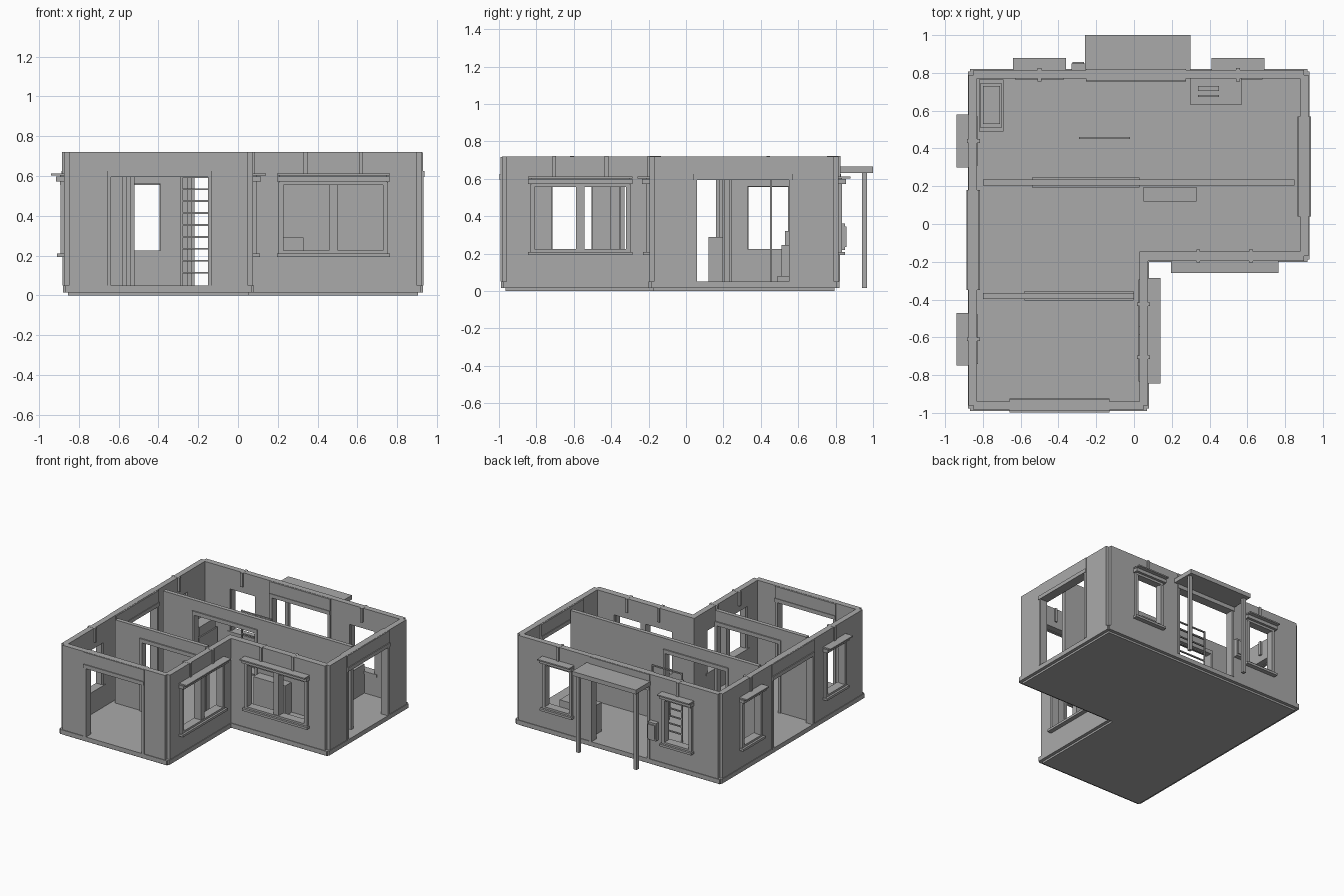
import bpy, bmesh
from mathutils import Vector

if "Cube" in bpy.data.objects:
    bpy.data.objects.remove(bpy.data.objects["Cube"])

grey = bpy.data.materials.new("plain_grey")
grey.diffuse_color = (0.4, 0.4, 0.4, 1)
grey.use_nodes = True
grey.node_tree.nodes["Principled BSDF"].inputs["Base Color"].default_value = grey.diffuse_color


def finish(name, bm):
    bmesh.ops.recalc_face_normals(bm, faces=bm.faces)
    me = bpy.data.meshes.new(name)
    bm.to_mesh(me)
    bm.free()
    me.materials.append(grey)
    ob = bpy.data.objects.new(name, me)
    bpy.context.collection.objects.link(ob)
    return ob


def add_box(bm, x0, x1, y0, y1, z0, z1):
    vs = bmesh.ops.create_cube(bm, size=1)["verts"]
    for v in vs:
        v.co = ((x0 + x1) / 2 + v.co.x * (x1 - x0),
                (y0 + y1) / 2 + v.co.y * (y1 - y0),
                (z0 + z1) / 2 + v.co.z * (z1 - z0))


def boxes(name, *dims):
    bm = bmesh.new()
    for d in dims:
        add_box(bm, *d)
    return finish(name, bm)


def prism(name, pts, z0, z1):
    bm = bmesh.new()
    f = bm.faces.new([bm.verts.new((x, y, z0)) for x, y in pts])
    r = bmesh.ops.extrude_face_region(bm, geom=[f])
    up = [e for e in r["geom"] if isinstance(e, bmesh.types.BMVert)]
    bmesh.ops.translate(bm, vec=(0, 0, z1 - z0), verts=up)
    return finish(name, bm)


def notched(pts, n):
    # step in every convex corner by n
    out = []
    for i, p in enumerate(pts):
        c = Vector(p)
        a = (c - Vector(pts[i - 1])).normalized()
        b = (Vector(pts[(i + 1) % len(pts)]) - c).normalized()
        if a.x * b.y - a.y * b.x > 0:
            out += [c - a * n, c - a * n + b * n, c + b * n]
        else:
            out.append(c)
    return [tuple(v) for v in out]


def cut(ob, cutter):
    m = ob.modifiers.new("cut", "BOOLEAN")
    m.operation, m.solver, m.object = "DIFFERENCE", "EXACT", cutter
    bpy.context.view_layer.objects.active = ob
    bpy.ops.object.modifier_apply(modifier=m.name)
    bpy.data.objects.remove(cutter)


# each wall: axis it faces, direction, outer face position
WALLS = {"front": ("y", -1, -0.985), "inner_front": ("y", -1, -0.195),
         "back": ("y", 1, 0.815), "left": ("x", -1, -0.875),
         "right": ("x", 1, 0.925), "inner_side": ("x", 1, 0.075)}


def on_wall(wall, a0, a1, d0, d1, z0, z1):
    # box along a wall: a = position along it, d = distance outward
    axis, s, p = WALLS[wall]
    lo, hi = sorted((p + s * d0, p + s * d1))
    return (a0, a1, lo, hi, z0, z1) if axis == "y" else (lo, hi, a0, a1, z0, z1)


doors = [("front", -0.395), ("right", 0.305), ("left", -0.085), ("back", 0.01)]
windows = [("back", -0.5, 0.14, 1), ("back", 0.55, 0.14, 1), ("left", 0.44, 0.14, 1),
           ("left", -0.61, 0.14, 1), ("inner_front", 0.48, 0.285, 2),
           ("inner_side", -0.565, 0.28, 2)]
DW = 0.255

# floor slab and base
outer = [(-.88, -.99), (.08, -.99), (.08, -.2), (.93, -.2), (.93, .82), (-.88, .82)]
inner = [(-.83, -.94), (.03, -.94), (.03, -.145), (.88, -.145), (.88, .77), (-.83, .77)]
base = [(-.855, -.965), (.055, -.965), (.055, -.175), (.905, -.175), (.905, .795), (-.855, .795)]
prism("foundation", base, 0, 0.016)
prism("floor_slab", notched(outer, 0.012), 0.015, 0.05)

# outer walls with door and window openings
wall_pts = [(-.875, -.985), (.075, -.985), (.075, -.195), (.925, -.195), (.925, .815), (-.875, .815)]
walls = prism("outer_walls", notched(wall_pts, 0.025), 0.049, 0.72)
cut(walls, prism("room_cutter", inner, 0, 1))
holes = [on_wall(w, c - DW, c + DW, -0.08, 0.03, 0.03, 0.6) for w, c in doors]
holes += [on_wall(w, c - h + 0.03, c + h - 0.03, -0.08, 0.03, 0.22, 0.56) for w, c, h, n in windows]
cut(walls, boxes("opening_cutter", *holes))

# door frames: jambs, lintel bar and header panel
for w, c in doors:
    parts = [on_wall(w, c - DW - 0.01, c + DW + 0.01, -0.055, 0.006, 0.6, 0.718),
             on_wall(w, c - DW - 0.01, c + DW + 0.01, -0.06, 0.013, 0.595, 0.625)]
    for s in (-1, 1):
        e = c + s * DW
        parts.append(on_wall(w, e - 0.01, e + 0.01, -0.055, 0.008, 0.05, 0.6))
    boxes(w + "_door_frame", *parts)

# windows: casing, sash, mullion, hood, sill and top clips
for w, c, h, n in windows:
    parts = [on_wall(w, c - h, c + h, 0, 0.065, 0.602, 0.612),
             on_wall(w, c - h, c + h, -0.01, 0.04, 0.572, 0.598),
             on_wall(w, c - h + 0.015, c + h - 0.015, 0, 0.02, 0.555, 0.604),
             on_wall(w, c - h, c + h, -0.01, 0.035, 0.192, 0.21),
             on_wall(w, c - h + 0.01, c + h - 0.01, -0.05, 0.018, 0.205, 0.225)]
    for s in (-1, 1):
        lo, hi = sorted((c + s * (h - 0.035), c + s * (h - 0.01)))
        parts.append(on_wall(w, lo, hi, -0.03, 0.018, 0.21, 0.57))
    if n == 2:
        parts.append(on_wall(w, c - 0.022, c + 0.022, -0.05, 0.012, 0.22, 0.56))
    for k in range(n):
        k_c = c + (k - (n - 1) / 2) * 0.28
        parts.append(on_wall(w, k_c - 0.01, k_c + 0.01, -0.06, 0.01, 0.61, 0.721))
    boxes(w + "_window", *parts)

# partitions with a framed doorway
for name, y, x0, x1, d0, d1 in (("rear_partition", 0.22, -0.8, 0.85, -0.54, 0.03),
                                ("front_partition", -0.38, -0.8, 0.0, -0.58, -0.002)):
    p = boxes(name, (x0, x1, y - 0.016, y + 0.016, 0.05, 0.71))
    cut(p, boxes("doorway_cutter", (d0 + 0.015, d1 - 0.015, y - 0.1, y + 0.1, 0, 0.6)))
    boxes(name + "_door_frame",
          (d0, d0 + 0.02, y - 0.026, y + 0.026, 0.05, 0.6),
          (d1 - 0.02, d1, y - 0.026, y + 0.026, 0.05, 0.6),
          (d0, d1, y - 0.026, y + 0.026, 0.595, 0.625))

# open shelf rack
boxes("shelf_rack",
      (-0.29, -0.28, 0.45, 0.461, 0.05, 0.6), (-0.03, -0.02, 0.45, 0.461, 0.05, 0.6),
      *[(-0.29, -0.02, 0.45, 0.461, 0.109 + i * 0.06, 0.118 + i * 0.06) for i in range(9)])

# furniture
boxes("fireplace", (-.82, -.69, .49, .765, .05, .08),
      (-.815, -.70, .51, .745, .08, .245), (-.80, -.71, .53, .73, .245, .32))
boxes("side_counter", (.05, .33, .12, .197, .05, .29))
boxes("stove", (.30, .57, .63, .77, .05, .28),
      (.34, .45, .705, .73, .28, .288), (.34, .45, .673, .683, .28, .288))

# porch canopy, posts and wall box
boxes("porch_canopy", (-.26, .30, .81, 1.0, .632, .666))
for side, x in (("left", -.245), ("right", .26)):
    boxes(side + "_porch_post", (x, x + .026, .942, .968, .016, .632))
boxes("meter_box", (-.33, -.26, .81, .85, .22, .36), (-.325, -.265, .85, .858, .235, .345))
